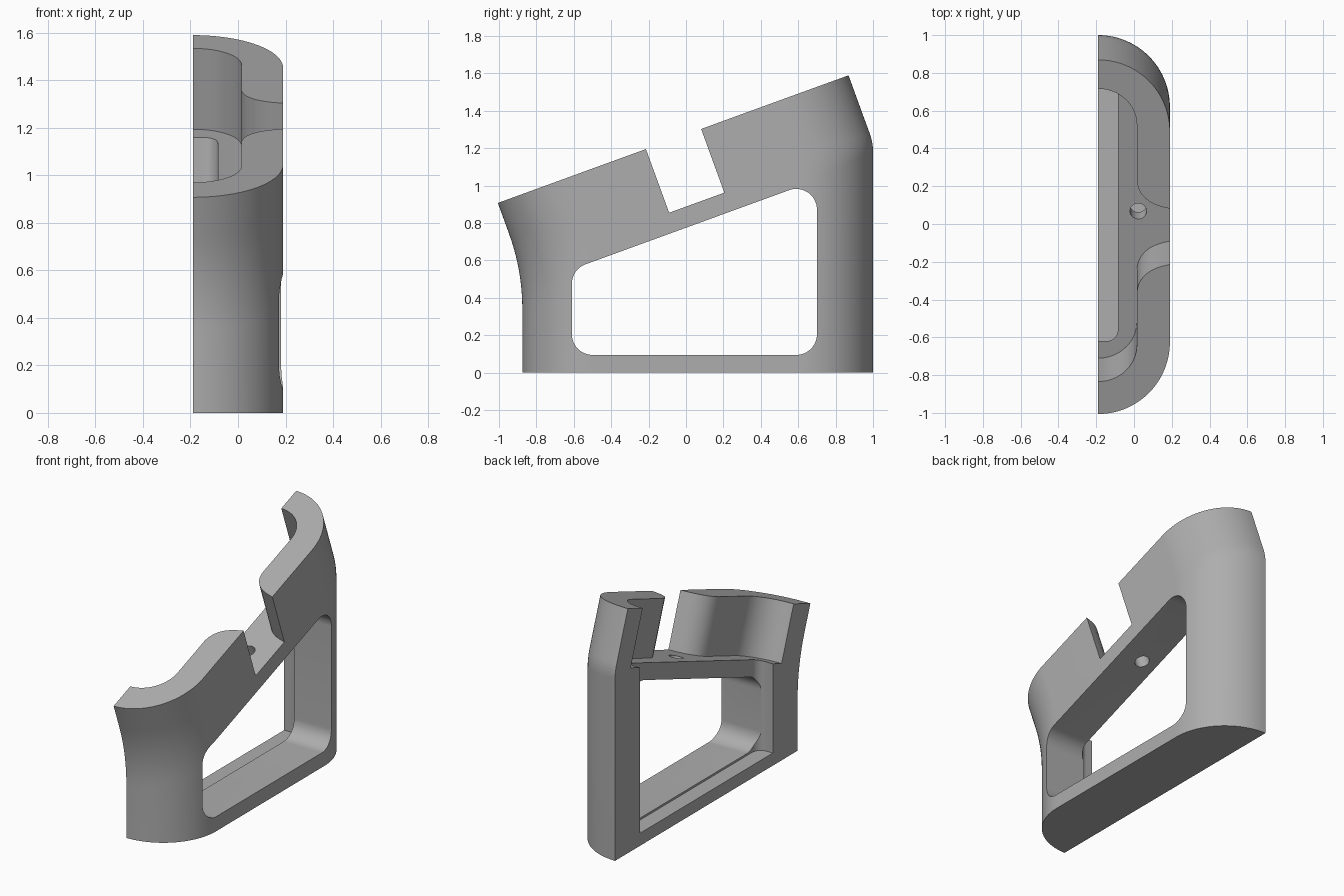
import bpy, bmesh
from math import sin, cos, tan, pi, radians
from mathutils import Vector

cube = bpy.data.objects.get("Cube")
if cube:
    bpy.data.objects.remove(cube, do_unlink=True)

TILT = radians(20)
UP = Vector((0, -sin(TILT), cos(TILT)))      # normal of the sloping top
ALONG = Vector((0, cos(TILT), sin(TILT)))    # uphill direction
X = Vector((1, 0, 0))
CUT = -0.19                                  # flat side of the half stand
FRONT, BACK, RAD = -0.875, 1.0, 0.38

grey = bpy.data.materials.new("plain grey")
grey.use_nodes = True
colour = (0.42, 0.42, 0.42, 1)
grey.diffuse_color = colour
grey.node_tree.nodes["Principled BSDF"].inputs["Base Color"].default_value = colour


def make_object(name, bm):
    bmesh.ops.recalc_face_normals(bm, faces=bm.faces)
    mesh = bpy.data.meshes.new(name)
    bm.to_mesh(mesh)
    bm.free()
    mesh.materials.append(grey)
    obj = bpy.data.objects.new(name, mesh)
    bpy.context.collection.objects.link(obj)
    return obj


def loft(name, rings):
    """Closed solid through rings of equal point count."""
    bm = bmesh.new()
    rows = [[bm.verts.new(p) for p in ring] for ring in rings]
    n = len(rows[0])
    for a, b in zip(rows, rows[1:]):
        for i in range(n):
            j = (i + 1) % n
            bm.faces.new((a[i], a[j], b[j], b[i]))
    bm.faces.new(rows[0])
    bm.faces.new(rows[-1])
    return make_object(name, bm)


def prism(name, points, origin, u, v, direction):
    base = [origin + u * p[0] + v * p[1] for p in points]
    return loft(name, [base, [p + direction for p in base]])


def arc(cx, cy, r, start, end, steps=16):
    return [(cx + r * cos(radians(start + (end - start) * i / steps)),
             cy + r * sin(radians(start + (end - start) * i / steps)))
            for i in range(steps + 1)]


def rounded(corners, r, steps=10):
    """Polygon with each corner replaced by a circular arc."""
    out = []
    n = len(corners)
    for i, c in enumerate(corners):
        c = Vector(c)
        a = (Vector(corners[i - 1]) - c).normalized()
        b = (Vector(corners[(i + 1) % n]) - c).normalized()
        half = a.angle(b) / 2
        centre = c + (a + b).normalized() * (r / sin(half))
        p, q = c + a * (r / tan(half)) - centre, c + b * (r / tan(half)) - centre
        for k in range(steps + 1):
            out.append(centre + p.lerp(q, k / steps).normalized() * r if 0 < k < steps
                       else centre + (q if k else p))
    return out


# Outer body: half stadium rising straight, then bending to the tilted axis
outline = arc(CUT, FRONT + RAD, RAD, -90, 0, 32) + arc(CUT, BACK - RAD, RAD, 0, 90, 32)
BEND = 10


def wall_path(x, y):
    corner = Vector((x, y, 0.866 + tan(TILT) * y))
    setback = 0.05 + 0.16 * (BACK - y) / (BACK - FRONT)
    low, high = corner - Vector((0, 0, setback)), corner + UP * setback
    path = [Vector((x, y, 0))]
    for i in range(BEND + 1):
        t = i / BEND
        path.append(low * (1 - t) ** 2 + corner * 2 * t * (1 - t) + high * t * t)
    return path + [corner + UP * 0.383]


paths = [wall_path(x, y) for x, y in outline]
body = loft("stand_body", list(zip(*paths)))

# Tilted pocket that opens through the side with flared edges
flare = [(0.19, 0), (0.15, 0.01), (0.115, 0.022), (0.085, 0.038), (0.06, 0.058),
         (0.038, 0.085), (0.023, 0.115), (0.015, 0.155)]
LOW, HIGH, R = -0.756, 0.894, 0.205
N_LOW, N_HIGH = -0.096, 0.218
pocket_outline = ([(-0.5, LOW)] + arc(CUT, LOW + R, R, -90, 0)
                  + [(x, N_LOW - d) for x, d in reversed(flare)]
                  + [(0.4, N_LOW), (0.4, N_HIGH)]
                  + [(x, N_HIGH + d) for x, d in flare]
                  + arc(CUT, HIGH - R, R, 0, 90) + [(-0.5, HIGH)])
floor = Vector((0, 0, 0.888))
pocket = prism("pocket_cutter", pocket_outline, floor, X, ALONG, UP * 0.8)

# Side window
window_outline = rounded([(-0.61, 0.095), (0.70, 0.095), (0.70, 1.03), (-0.61, 0.553)], 0.11)
window = prism("window_cutter", window_outline, Vector((-0.6, 0, 0)),
               Vector((0, 1, 0)), Vector((0, 0, 1)), X * 1.2)

# Upright slot along the flat side
slot_outline = rounded([(-0.5, -0.62), (-0.085, -0.62), (-0.085, 0.745), (-0.5, 0.745)], 0.06)
slot = prism("slot_cutter", slot_outline, Vector((0, 0, 0.082)),
             X, Vector((0, 1, 0)), Vector((0, 0, 1.17)))

# Screw hole through the sloping floor
hole = prism("hole_cutter", arc(0.023, 0.072, 0.044, 0, 348.75, 31), floor - UP * 0.2,
             X, ALONG, UP * 0.4)

cutters = [pocket, window, slot, hole]
for cutter in cutters:
    cutter.hide_render = True
    mod = body.modifiers.new(cutter.name, 'BOOLEAN')
    mod.operation = 'DIFFERENCE'
    mod.solver = 'EXACT'
    mod.object = cutter

bpy.ops.object.select_all(action='DESELECT')
body.select_set(True)
bpy.context.view_layer.objects.active = body
for cutter in cutters:
    bpy.ops.object.modifier_apply(modifier=cutter.name)
    bpy.data.objects.remove(cutter, do_unlink=True)
bpy.ops.object.shade_smooth_by_angle(angle=radians(25))
